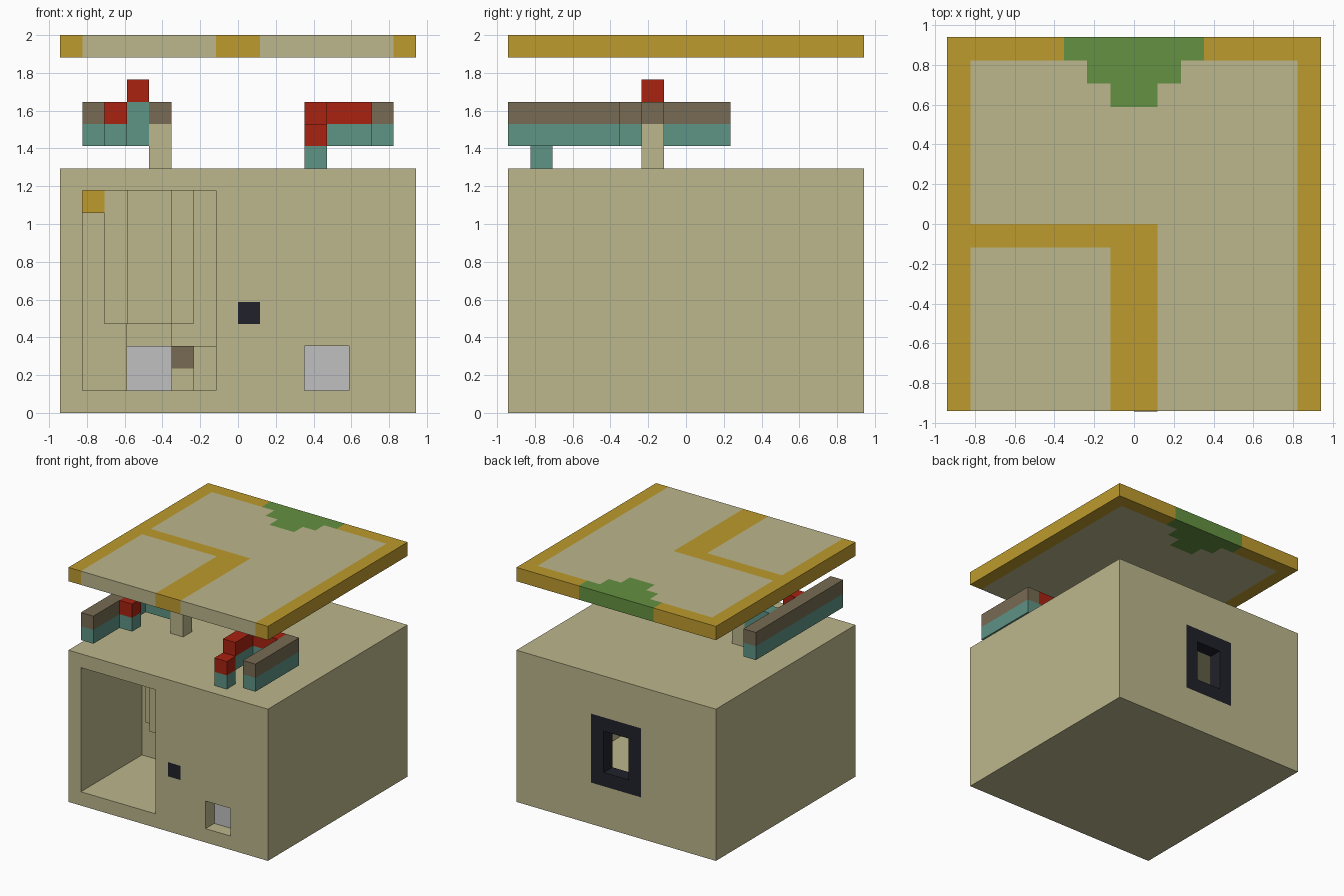
import bpy, bmesh
from mathutils import Vector

old = bpy.data.objects.get("Cube")
if old:
    bpy.data.objects.remove(old, do_unlink=True)

U = 2 / 17          # one building block
HALF = 8            # half the footprint, in blocks


def linear(c):
    c /= 255
    return c / 12.92 if c <= 0.04045 else ((c + 0.055) / 1.055) ** 2.4


def material(name, r, g, b):
    m = bpy.data.materials.new(name)
    m.use_nodes = True
    col = (linear(r), linear(g), linear(b), 1)
    m.diffuse_color = col
    m.node_tree.nodes["Principled BSDF"].inputs["Base Color"].default_value = col
    return m


SAND = material("sand", 188, 182, 139)
OCHRE = material("ochre", 190, 155, 45)
GREEN = material("leaf_green", 100, 145, 65)
TEAL = material("teal", 94, 147, 133)
BROWN = material("brown", 119, 107, 83)
RED = material("red", 168, 34, 16)
DARK = material("charcoal", 33, 33, 43)
GREY = material("pale_grey", 192, 192, 192)


def to_world(x, y, z):
    return Vector(((x - HALF) * U, (y - HALF) * U, z * U))


def add_object(name, bm, mats):
    mesh = bpy.data.meshes.new(name)
    bm.to_mesh(mesh)
    bm.free()
    for m in mats:
        mesh.materials.append(m)
    ob = bpy.data.objects.new(name, mesh)
    bpy.context.scene.collection.objects.link(ob)
    return ob


def box_mesh(x, y, z):
    """Box spanning the given (low, high) block ranges."""
    bm = bmesh.new()
    bmesh.ops.create_cube(bm, size=1)
    for v in bm.verts:
        v.co = to_world(*(r[0] if c < 0 else r[1] for r, c in zip((x, y, z), v.co)))
    return bm


def box(name, mat, x, y, z):
    return add_object(name, box_mesh(x, y, z), [mat])


def cut(ob, x, y, z):
    """Carve a box out of an object and bake the result."""
    cutter = box("cutter", SAND, x, y, z)
    cutter.hide_render = True
    mod = ob.modifiers.new("cut", "BOOLEAN")
    mod.operation, mod.solver, mod.object = "DIFFERENCE", "EXACT", cutter
    bpy.context.view_layer.update()
    deps = bpy.context.evaluated_depsgraph_get()
    mesh = bpy.data.meshes.new_from_object(ob.evaluated_get(deps))
    ob.modifiers.clear()
    ob.data = mesh
    bpy.data.objects.remove(cutter, do_unlink=True)


# House shell: rooms, doorway, front niche and back window opening
shell = box("house_shell", SAND, (0, 16), (0, 16), (0, 11))
cut(shell, (1, 7), (-1, 7), (1, 10))
cut(shell, (1, 15), (8, 15), (1, 10))
cut(shell, (9, 15), (1, 9), (1, 10))
cut(shell, (3, 5), (6, 9), (1, 4))
cut(shell, (11, 13), (-1, 2), (1, 3))
cut(shell, (6, 10), (14, 17), (3, 8))

# Back window frame and front button
frame = box("window_frame", DARK, (6, 10), (15, 16), (3, 8))
cut(frame, (7, 9), (14, 17), (4, 7))
box("front_button", DARK, (8, 9), (-0.02, 0), (4, 5))

# Room fittings
box("niche_panel", GREY, (11, 13), (1, 2), (1, 3))
box("doorway_panel", GREY, (3, 5), (8, 9), (1, 3))
box("hood_wide", SAND, (2, 6), (6, 7), (4, 10))
box("hood_narrow", SAND, (3, 5), (5, 6), (4, 10))
box("counter", SAND, (6, 7), (5, 7), (1, 3))
box("low_counter", SAND, (5, 6), (6, 7), (1, 2))
box("counter_block", BROWN, (5, 6), (6, 7), (2, 3))
box("wall_lamp", OCHRE, (1, 2), (6, 7), (9, 10))


def stacked(name, x, y, top):
    """Teal block row with a coloured row on top."""
    box(name + "_base", TEAL, x, y, (12, 13))
    box(name + "_cap", top, x, y, (13, 14))


# Upper level, right-hand side as seen from the front
stacked("east_rail", (14, 15), (0, 5), BROWN)
stacked("east_seat_back", (12, 14), (4, 5), RED)
stacked("east_seat_side", (11, 12), (2, 4), RED)
box("east_foot", TEAL, (11, 12), (1, 2), (11, 12))
box("east_foot_cap", RED, (11, 12), (1, 2), (12, 13))

# Upper level, other side
stacked("west_rail", (1, 2), (0, 10), BROWN)
stacked("west_seat", (2, 3), (3, 4), RED)
stacked("west_beam", (2, 4), (6, 7), TEAL)
box("beam_top", RED, (3, 4), (6, 7), (14, 15))
box("post", SAND, (4, 5), (6, 7), (11, 13))
box("post_cap", BROWN, (4, 5), (6, 7), (13, 14))


# Roof slab, coloured block by block
def roof_colour(x, y):
    reach = y - 13                        # stepped leafy patch at the back edge
    if reach > 0 and abs(x - HALF) < int(reach) + 1:
        return 2
    rim = x < 1 or x > 15 or y > 15
    inner_wall = (x < 9 and 7 < y < 8) or (7 < x < 9 and y < 8)
    return 1 if rim or inner_wall else 0


bm = box_mesh((0, 16), (0, 16), (16, 17))
for i in range(1, 16):
    for axis in (Vector((1, 0, 0)), Vector((0, 1, 0))):
        bmesh.ops.bisect_plane(bm, geom=bm.verts[:] + bm.edges[:] + bm.faces[:],
                               plane_co=axis * (i - HALF) * U, plane_no=axis)
bm.normal_update()
for f in bm.faces:
    p = (f.calc_center_median() - f.normal * U / 2) / U
    f.material_index = roof_colour(p.x + HALF, p.y + HALF)
bmesh.ops.dissolve_limit(bm, angle_limit=0.01, verts=bm.verts[:], edges=bm.edges[:],
                         delimit={"MATERIAL"})
add_object("roof_slab", bm, [SAND, OCHRE, GREEN])
